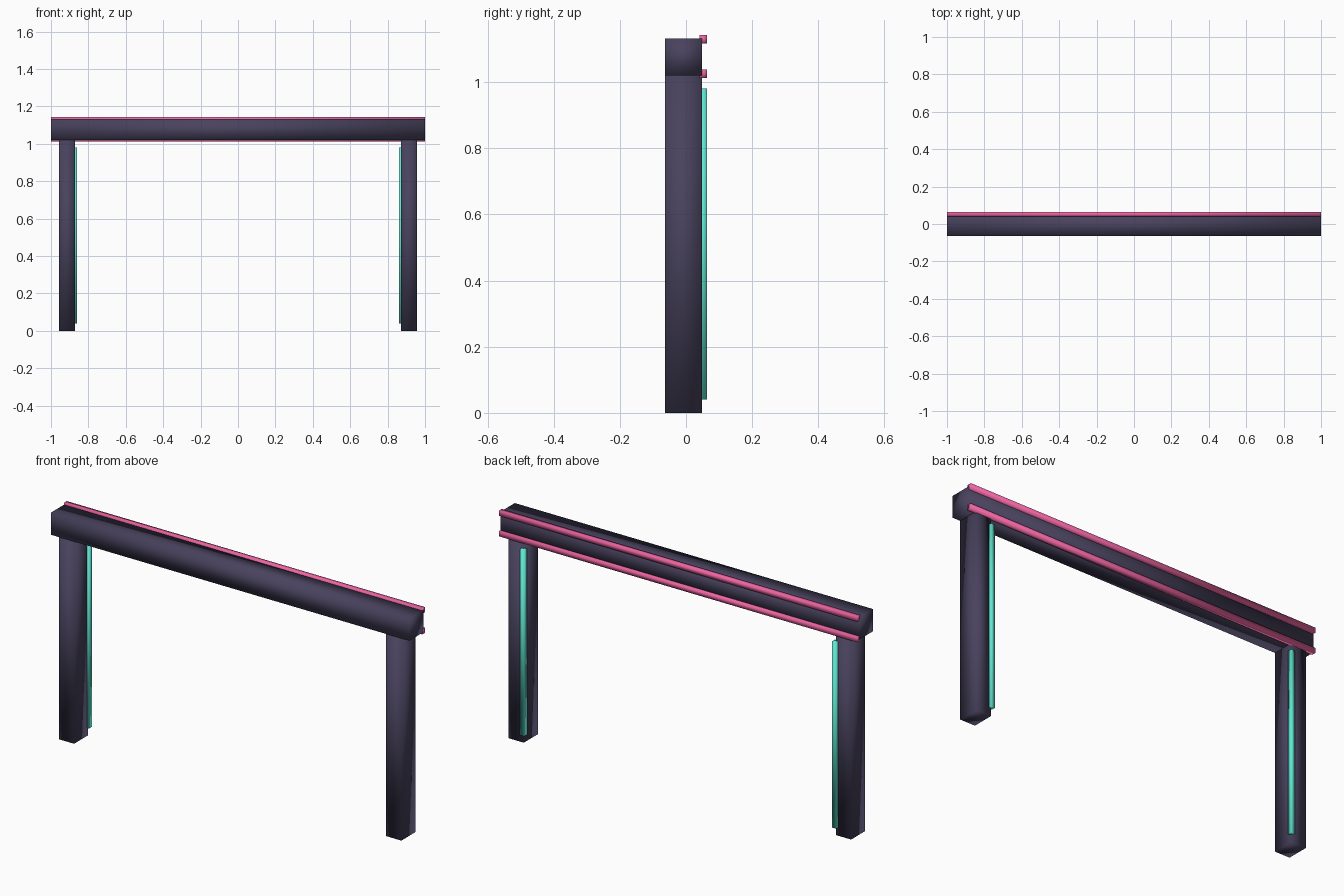
import bpy

if "Cube" in bpy.data.objects:
    bpy.data.objects.remove(bpy.data.objects["Cube"])


def material(name, color):
    m = bpy.data.materials.new(name)
    m.diffuse_color = color
    m.use_nodes = True
    m.node_tree.nodes["Principled BSDF"].inputs["Base Color"].default_value = m.diffuse_color
    return m


dark = material("dark_violet", (0.065, 0.055, 0.11, 1))
pink = material("neon_pink", (0.85, 0.13, 0.36, 1))
teal = material("neon_teal", (0.12, 0.8, 0.65, 1))


def box(name, x, y, z, mat):
    """Smooth-shaded box from (min, max) ranges on each axis."""
    bpy.ops.mesh.primitive_cube_add(size=1)
    ob = bpy.context.object
    ob.name = name
    ob.location = [(a + b) / 2 for a, b in (x, y, z)]
    ob.scale = [b - a for a, b in (x, y, z)]
    bpy.ops.object.transform_apply(location=False, rotation=False, scale=True)
    ob.data.materials.append(mat)
    bpy.ops.object.shade_smooth()
    return ob


BODY_Y = (-0.063, 0.049)
TUBE_Y = (0.041, 0.063)

# Cross beam
box("beam", (-1, 1), BODY_Y, (1.02, 1.132), dark)

# Light strips along the back edges of the beam
for label, z in (("upper", 1.129), ("lower", 1.025)):
    box(label + "_beam_strip", (-1, 1), TUBE_Y, (z - 0.013, z + 0.013), pink)

# Posts, each with a light strip on its inner back corner
for label, s in (("left", -1), ("right", 1)):
    box(label + "_post", sorted((s * 0.871, s * 0.956)), BODY_Y, (0, 1.02), dark)
    box(label + "_post_strip", sorted((s * 0.86, s * 0.882)), TUBE_Y, (0.04, 0.98), teal)
